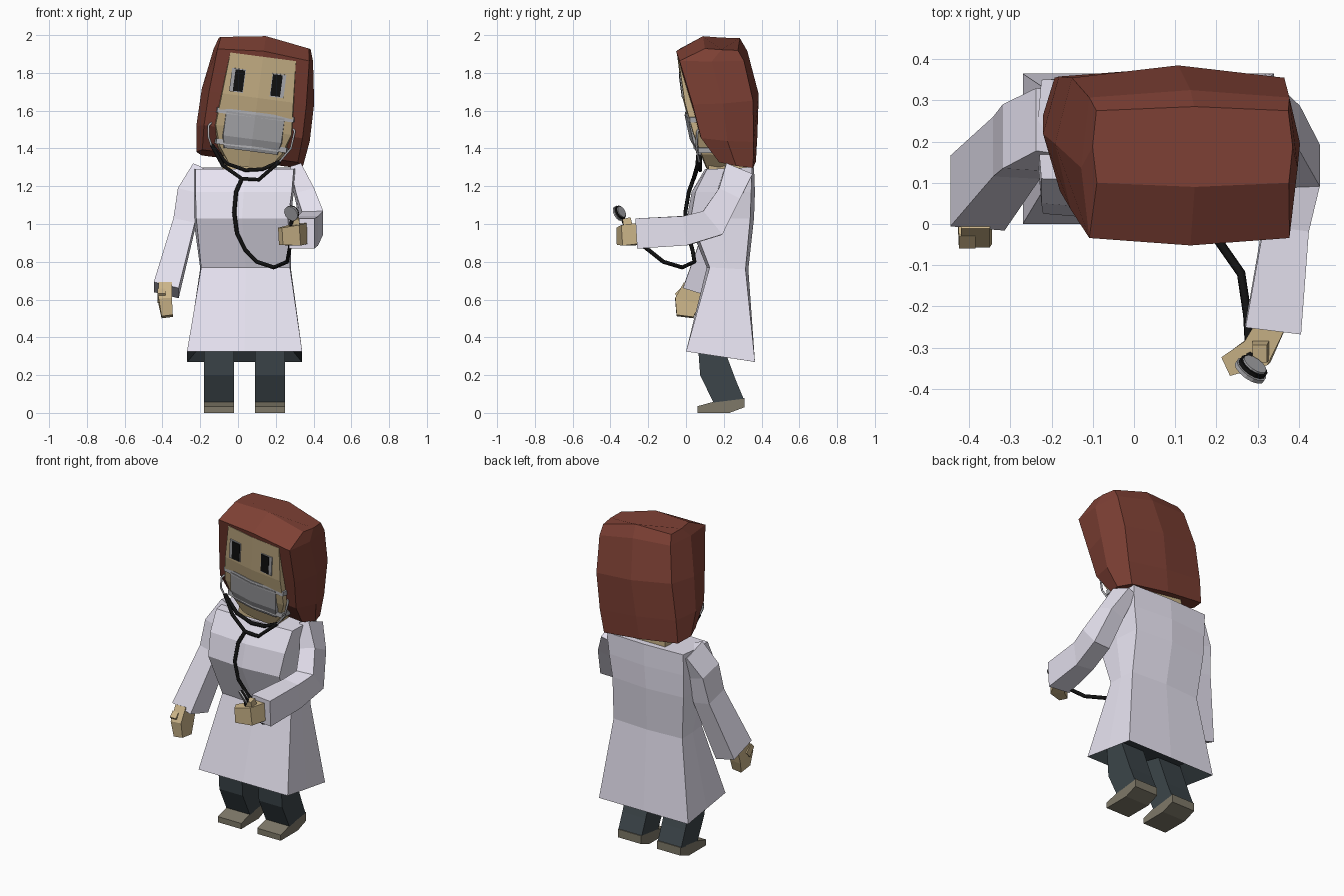
import bpy, bmesh, math
from mathutils import Vector, Matrix

if "Cube" in bpy.data.objects:
    bpy.data.objects.remove(bpy.data.objects["Cube"])


def mat(name, r, g, b):
    m = bpy.data.materials.new(name)
    m.diffuse_color = (r, g, b, 1)
    m.use_nodes = True
    m.node_tree.nodes["Principled BSDF"].inputs["Base Color"].default_value = m.diffuse_color
    return m


COAT, HAIR = mat("coat", .80, .77, .88), mat("hair", .21, .052, .035)
SKIN, CLOTH = mat("skin", .60, .46, .25), mat("cloth", .045, .06, .068)
SHOE, GREY = mat("shoe", .21, .19, .14), mat("grey", .42, .42, .44)
BLACK = mat("black", .006, .006, .006)

# the head leans sideways; its parts are built upright and moved by this matrix
HEAD = Matrix.Translation((.06, 0, 1.33)) @ Matrix.Rotation(math.radians(7.5), 4, 'Y')


def loft(name, rings, material, frame=Matrix(), open_start=False):
    bm = bmesh.new()
    vs = [[bm.verts.new(frame @ Vector(p)) for p in r] for r in rings]
    n = len(vs[0])
    for a, b in zip(vs, vs[1:]):
        for i in range(n):
            j = (i + 1) % n
            bm.faces.new((a[i], a[j], b[j], b[i]))
    if not open_start:
        bm.faces.new(vs[0])
    bm.faces.new(vs[-1])
    bmesh.ops.recalc_face_normals(bm, faces=bm.faces)
    me = bpy.data.meshes.new(name)
    bm.to_mesh(me)
    bm.free()
    ob = bpy.data.objects.new(name, me)
    bpy.context.collection.objects.link(ob)
    me.materials.append(material)
    return ob


def ring(zf, zb, cx, w, yf, yb, c=0, bow=0, arch=0):
    """Eight-point section: corners drawn in by c, front and back bowed out, middle arched up."""
    ym, zm, k = (yf + yb) / 2, (zf + zb) / 2, w - c
    f, b = yf + bow, yb - bow
    return [(cx - k, f, zf), (cx, yf, zf + arch), (cx + k, f, zf), (cx + w, ym, zm),
            (cx + k, b, zb), (cx, yb, zb + arch), (cx - k, b, zb), (cx - w, ym, zm)]


def limb(name, pts, material, ref=(1, 0, 0), frame=Matrix()):
    """Four-sided limb along (x, y, z, half width, half depth) stations."""
    P = [Vector(p[:3]) for p in pts]
    rings = []
    for i, p in enumerate(P):
        t = (P[min(i + 1, len(P) - 1)] - P[max(i - 1, 0)]).normalized()
        s = Vector(ref)
        s = (s - t * s.dot(t)).normalized()
        u = t.cross(s)
        w, h = pts[i][3:]
        rings.append([p + s * a * w + u * b * h
                      for a, b in ((-1, -1), (1, -1), (1, 1), (-1, 1))])
    return loft(name, rings, material, frame)


def tube(name, pts, radius, material):
    cu = bpy.data.curves.new(name, 'CURVE')
    cu.dimensions = '3D'
    cu.bevel_depth, cu.bevel_resolution, cu.use_fill_caps = radius, 1, True
    sp = cu.splines.new('POLY')
    sp.points.add(len(pts) - 1)
    for q, p in zip(sp.points, pts):
        q.co = (*p, 1)
    cu.materials.append(material)
    bpy.context.collection.objects.link(bpy.data.objects.new(name, cu))


# coat body and dark hollow underneath
loft("coat", [ring(.325, .27, .035, .305, 0, .365),
              ring(.77, .76, .04, .24, .11, .33, .005, .015),
              ring(1.03, 1.03, .022, .258, .005, .36, .015, .02),
              ring(1.17, 1.17, .03, .265, .03, .365, .01, .02),
              ring(1.29, 1.30, .035, .27, .10, .36, .01, .01)], COAT, open_start=True)
loft("coat_underside", [ring(.325, .27, .035, .303, .002, .363),
                        ring(.40, .37, .035, .22, .06, .30)], CLOTH, open_start=True)

# sleeves
limb("hanging_sleeve", [(-.21, .25, 1.285, .03, .08), (-.27, .21, 1.16, .05, .08),
                        (-.285, .185, 1.0, .058, .075), (-.38, .075, .65, .068, .09)], COAT)
limb("raised_sleeve", [(.305, .28, 1.285, .03, .075), (.355, .225, 1.15, .05, .062),
                       (.395, .14, 1.005, .056, .08), (.37, 0, .965, .055, .078),
                       (.338, -.255, .95, .068, .08)], COAT)

# hands
limb("hanging_palm", [(-.385, .04, .67, .035, .055), (-.385, .005, .59, .035, .065),
                      (-.375, -.005, .51, .03, .045)], SKIN)
limb("hanging_thumb", [(-.405, .0, .60, .022, .025), (-.405, -.045, .645, .02, .02)], SKIN)
limb("raised_palm", [(.335, -.24, .95, .055, .035), (.30, -.31, .94, .055, .04),
                     (.225, -.345, .935, .045, .025)], SKIN, (0, 0, 1))
limb("raised_thumb", [(.31, -.30, .96, .022, .025), (.305, -.315, 1.03, .018, .022)], SKIN)

# legs and shoes
shoe = [(.06, 0), (.06, .035), (.15, .06), (.31, .08), (.31, .03), (.23, 0)]
for side, sx in (("left", -.1), ("right", .17)):
    loft(side + "_trouser_leg", [ring(.055, .075, sx, .08, .145, .305),
                                 ring(.20, .17, sx, .08, .075, .265),
                                 ring(.40, .37, sx, .08, .06, .19)], CLOTH)
    loft(side + "_shoe", [[(sx + dx, y, z) for y, z in shoe] for dx in (-.08, .08)], SHOE)

# hair, face and neck
loft("hair", [ring(.03, 0, 0, .285, .16, .37, .03, .015),
              ring(.16, .14, 0, .303, .06, .378, .04, .02),
              ring(.34, .36, 0, .30, .005, .385, .04, .03),
              ring(.57, .57, 0, .265, -.052, .325, .02, .018, .02),
              ring(.635, .625, 0, .245, .09, .285, .01, .01, .035)], HAIR, HEAD)
loft("face", [ring(-.03, -.03, 0, .11, .105, .25, .01, .01),
              ring(.06, .06, 0, .18, .068, .25, .015, .015),
              ring(.17, .17, 0, .212, .024, .25, .01, .018),
              ring(.34, .34, 0, .20, -.018, .25, .01, .012),
              ring(.56, .56, 0, .185, -.046, .25, .01, .008)], SKIN, HEAD)
limb("neck", [(.045, .22, 1.25, .13, .10), (.06, .22, 1.42, .13, .10)], SKIN)

# eyes
for side, sx in (("left", -1), ("right", 1)):
    x = -.01 + .108 * sx
    for part, w, h, d, m in (("eye", .037, .062, .002, GREY), ("pupil", .026, .057, .005, BLACK)):
        px = x - .008 * sx * (part == "pupil")
        limb(f"{side}_{part}", [(px, -.003 - d, .42 - h, w, .015),
                                (px, -.018 - d, .42 + h, w, .015)], m, frame=HEAD)

# face mask with straps
loft("mask", [ring(.055, .055, 0, .15, .055, .15, .01, .015),
              ring(.12, .12, 0, .165, .02, .15, .01, .02),
              ring(.25, .25, 0, .165, -.008, .15, .01, .02)], GREY, HEAD)
for part, z, y, w in (("upper", .25, .055, .212), ("lower", .085, .10, .195)):
    loft(part + "_mask_strap", [ring(z + d, z + d, 0, w, y - .06, y + .12, .008, .025)
                                for d in (-.014, .014)], GREY, HEAD)

# stethoscope: metal ear tubes, yoke, hose and chest piece
tube("left_ear_tube", [(-.13, .09, 1.55), (-.155, .06, 1.52), (-.155, .055, 1.46), (-.135, .07, 1.40)], .006, GREY)
tube("right_ear_tube", [(.28, .09, 1.53), (.30, .06, 1.49), (.28, .055, 1.40), (.22, .07, 1.33)], .006, GREY)
tube("yoke", [(-.14, .07, 1.42), (-.08, .06, 1.31), (.02, .04, 1.24), (.11, .04, 1.235), (.22, .07, 1.33)], .011, BLACK)
tube("neck_loop", [(-.14, .07, 1.42), (-.06, .075, 1.32), (.04, .075, 1.285), (.13, .075, 1.29), (.22, .07, 1.33)], .011, BLACK)
tube("hose", [(.02, .04, 1.24), (-.01, .015, 1.17), (-.02, -.004, 1.06), (-.005, .01, .95), (.04, .035, .86),
              (.10, .045, .80), (.19, -.02, .77), (.26, -.12, .80), (.275, -.22, .88),
              (.28, -.31, .96), (.285, -.335, 1.03)], .011, BLACK)
axis = Vector((.5, .7, .4)).normalized()
for name, r, off, m in (("chest_piece", .042, -.008, GREY), ("chest_piece_rim", .038, .004, BLACK),
                        ("chest_piece_back", .032, .009, GREY)):
    c = Vector((.287, -.35, 1.06)) + axis * off
    bpy.ops.mesh.primitive_cylinder_add(vertices=14, radius=r, depth=.01, location=c,
                                        rotation=axis.to_track_quat('Z', 'Y').to_euler())
    bpy.context.object.name = name
    bpy.context.object.data.materials.append(m)
